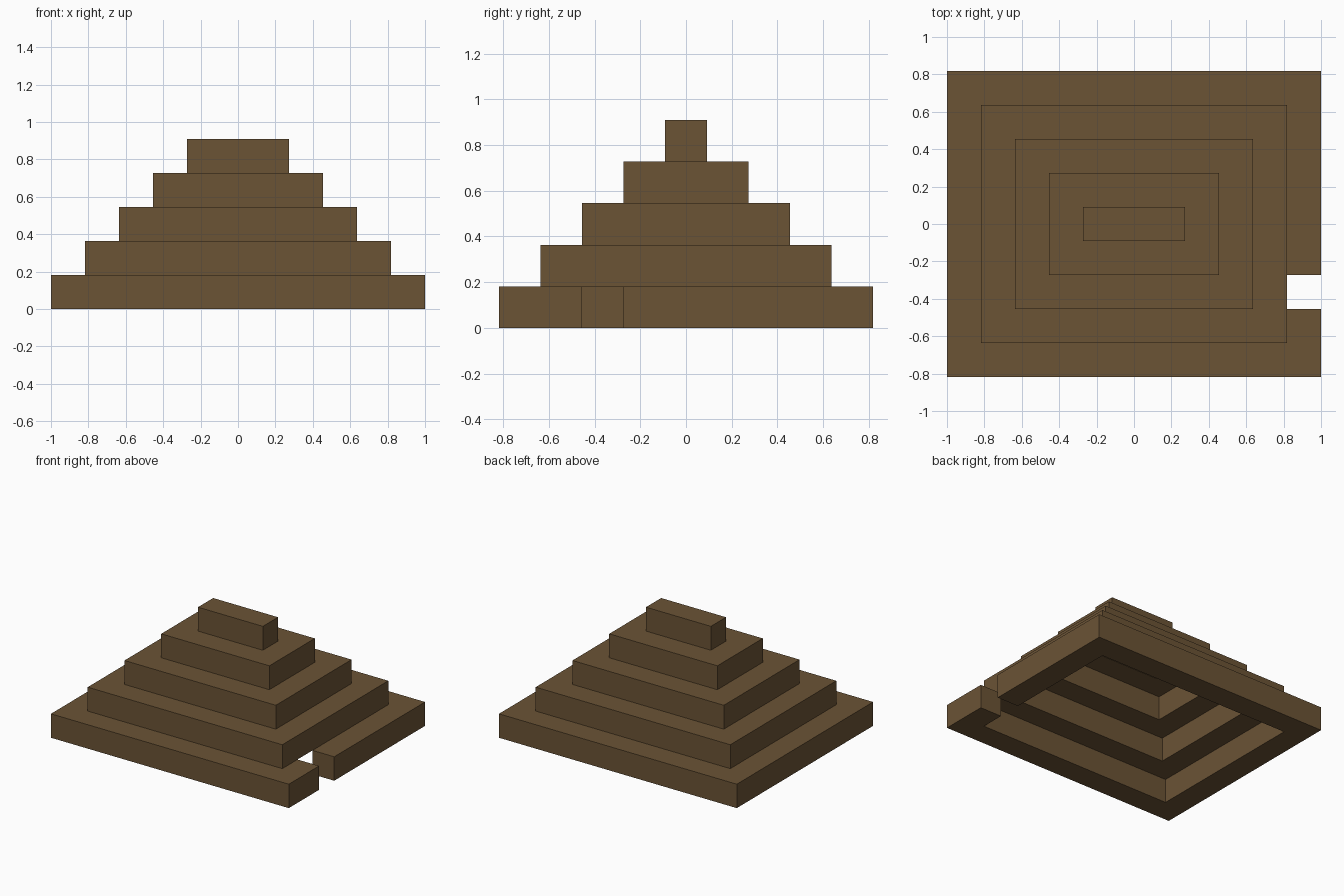
import bpy
import bmesh

cube = bpy.data.objects.get("Cube")
if cube:
    bpy.data.objects.remove(cube, do_unlink=True)

U = 2 / 11  # one block

# Single wood colour
wood = bpy.data.materials.new("brown_wood")
wood.use_nodes = True
colour = (0.147, 0.087, 0.036, 1)
wood.diffuse_color = colour
wood.node_tree.nodes["Principled BSDF"].inputs["Base Color"].default_value = colour


def rectangle(bm, hx, hy, z):
    return [bm.verts.new((sx * hx, sy * hy, z))
            for sx, sy in ((-1, -1), (1, -1), (1, 1), (-1, 1))]


def cut_notch(bm):
    """Remove a one-block gap from the +x side of a flat ring."""
    edge, low, high = 4.5 * U, -2.5 * U, -1.5 * U
    for y in (low, high):
        bmesh.ops.bisect_plane(bm, geom=bm.verts[:] + bm.edges[:] + bm.faces[:],
                               plane_co=(0, y, 0), plane_no=(0, 1, 0))
    gap = []
    for f in bm.faces:
        c = f.calc_center_median()
        if c.x > edge and low < c.y < high:
            gap.append(f)
    bmesh.ops.delete(bm, geom=gap, context='FACES')


def tier(name, level, solid=False, notch=False):
    """One step: a frame one block wide, or a solid cap."""
    hx, hy, z = (5.5 - level) * U, (4.5 - level) * U, level * U
    bm = bmesh.new()
    outer = rectangle(bm, hx, hy, z)
    if solid:
        bm.faces.new(outer)
    else:
        inner = rectangle(bm, hx - U, hy - U, z)
        for i in range(4):
            j = (i + 1) % 4
            bm.faces.new((outer[i], outer[j], inner[j], inner[i]))
    if notch:
        cut_notch(bm)
    # Raise the flat outline into a block
    raised = bmesh.ops.extrude_face_region(bm, geom=bm.faces[:])["geom"]
    top = [v for v in raised if isinstance(v, bmesh.types.BMVert)]
    bmesh.ops.translate(bm, verts=top, vec=(0, 0, U))
    bmesh.ops.recalc_face_normals(bm, faces=bm.faces[:])
    mesh = bpy.data.meshes.new(name)
    bm.to_mesh(mesh)
    bm.free()
    mesh.materials.append(wood)
    obj = bpy.data.objects.new(name, mesh)
    bpy.context.collection.objects.link(obj)
    return obj


# Stepped hollow roof, bottom to top
tier("base_tier", 0, notch=True)
tier("second_tier", 1)
tier("third_tier", 2)
tier("fourth_tier", 3)
tier("top_cap", 4, solid=True)
